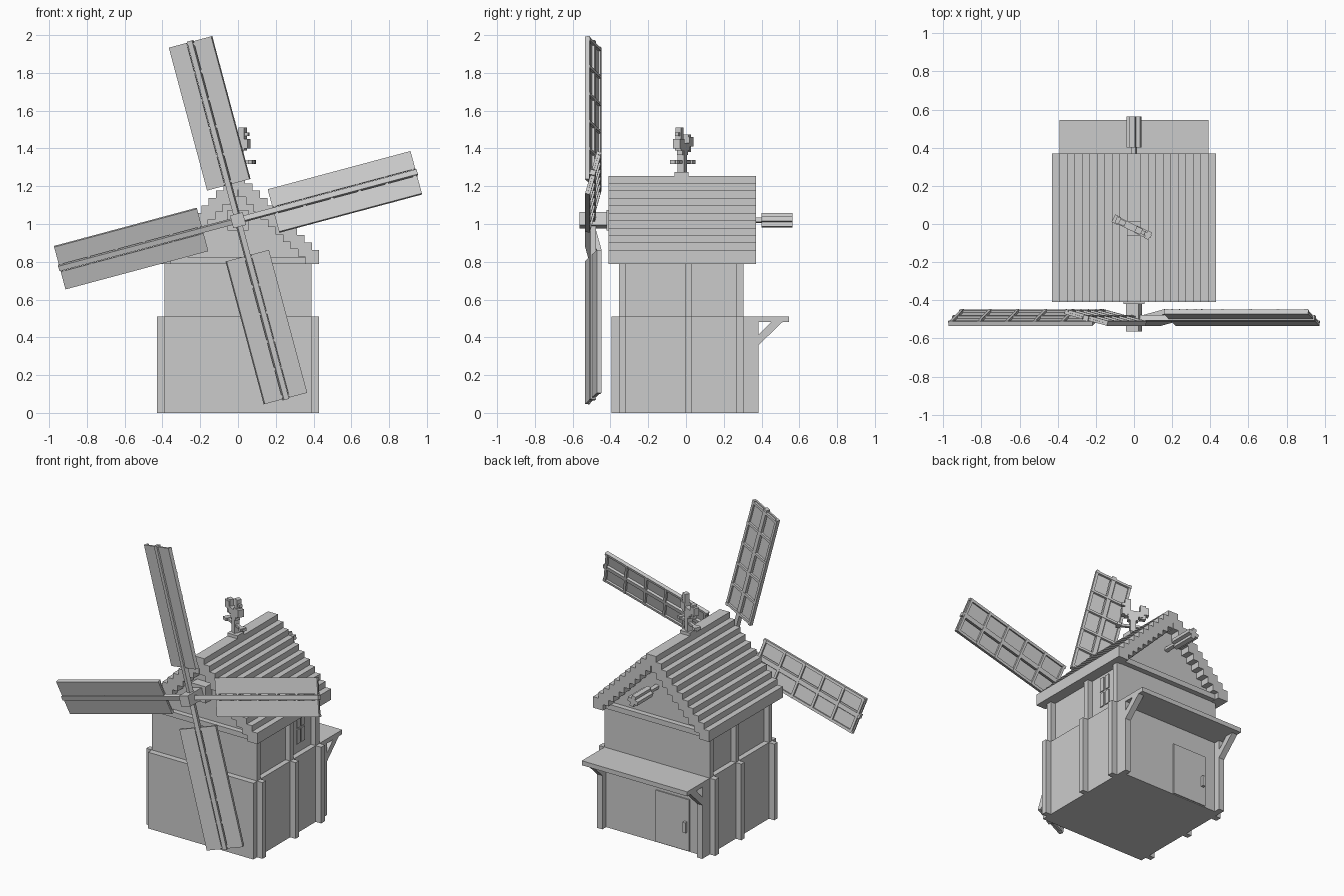
import bpy, bmesh
from math import radians
from mathutils import Matrix, Vector

cube = bpy.data.objects.get("Cube")
if cube:
    bpy.data.objects.remove(cube, do_unlink=True)

grey = bpy.data.materials.new("plain grey")
grey.use_nodes = True
grey.diffuse_color = (0.6, 0.6, 0.6, 1)
grey.node_tree.nodes["Principled BSDF"].inputs["Base Color"].default_value = (0.6, 0.6, 0.6, 1)


def finish(name, bm):
    bmesh.ops.recalc_face_normals(bm, faces=bm.faces)
    mesh = bpy.data.meshes.new(name)
    bm.to_mesh(mesh)
    bm.free()
    mesh.materials.append(grey)
    obj = bpy.data.objects.new(name, mesh)
    bpy.context.collection.objects.link(obj)
    return obj


def boxes(name, spans, matrix=Matrix()):
    """One object from boxes given as (x0, x1, y0, y1, z0, z1)."""
    bm = bmesh.new()
    for x0, x1, y0, y1, z0, z1 in spans:
        mid = Vector((x0 + x1, y0 + y1, z0 + z1)) / 2
        size = Matrix.Diagonal((x1 - x0, y1 - y0, z1 - z0, 1))
        bmesh.ops.create_cube(bm, size=1, matrix=matrix @ Matrix.Translation(mid) @ size)
    return finish(name, bm)


def prism(name, profile, axis, start, end):
    """Extrude a profile along x (profile is y, z) or y (profile is x, z)."""
    bm = bmesh.new()
    place = lambda a, b: (start, a, b) if axis == "x" else (a, start, b)
    face = bm.faces.new([bm.verts.new(place(a, b)) for a, b in profile])
    grown = bmesh.ops.extrude_face_region(bm, geom=[face])["geom"]
    shift = Vector((end - start, 0, 0) if axis == "x" else (0, end - start, 0))
    bmesh.ops.translate(bm, vec=shift, verts=[v for v in grown if isinstance(v, bmesh.types.BMVert)])
    return finish(name, bm)


# Walls
boxes("lower_walls", [(-0.39, 0.39, -0.395, 0.345, 0, 0.51)])
boxes("upper_walls", [(-0.355, 0.355, -0.355, 0.305, 0.5, 0.8)])

# Side posts, mirrored left and right, lower ones standing further out
lower, upper = [], []
for y0, y1 in ((-0.355, -0.32), (-0.005, 0.03), (0.265, 0.305)):
    for s in (-1, 1):
        xs = sorted((s * 0.35, s * 0.43))
        lower.append((*xs, y0, y1, 0, 0.51))
        xs = sorted((s * 0.32, s * 0.39))
        upper.append((*xs, y0, y1, 0.5, 0.8))
boxes("lower_posts", lower)
boxes("upper_posts", upper)
boxes("back_posts", [(-0.39, -0.35, 0.33, 0.385, 0, 0.49), (0.35, 0.39, 0.33, 0.385, 0, 0.49)])

# Back canopy with slanted braces
boxes("canopy", [(-0.39, 0.39, 0.3, 0.545, 0.48, 0.51)])
for side, x in (("left", 0.35), ("right", -0.39)):
    prism(side + "_canopy_brace",
          [(0.38, 0.355), (0.515, 0.485), (0.455, 0.485), (0.38, 0.41)], "x", x, x + 0.04)

# Back door with its handle
boxes("door", [(-0.27, -0.02, 0.34, 0.352, 0.005, 0.35)])
boxes("door_handle", [(-0.255, -0.235, 0.35, 0.372, 0.13, 0.2)])

# Side window: two slim panes split by a crossbar
boxes("window_panes", [(0.35, 0.361, y, y + 0.033, z, z + 0.094)
                       for y in (0.11, 0.158) for z in (0.57, 0.676)])

# Gable and its beams
prism("gable", [(-0.39, 0.79), (0.39, 0.79), (0.02, 1.19), (-0.02, 1.19)], "y", -0.355, 0.305)
boxes("gable_beams", [(-0.39, 0.39, -0.39, -0.34, 0.79, 0.825), (-0.39, 0.39, 0.29, 0.34, 0.79, 0.825)])

# Stepped roof of overlapping square bars
step, half, top = 0.0393, 0.037, 1.255
bars = []
for i in range(11):
    for s in ((-1, 1) if i else (1,)):
        x, z = s * i * step, top - i * step
        bars.append((x - half, x + half, -0.41, 0.37, z - 2 * half, z))
boxes("roof_bars", bars)

# Sail axle, hub and rear counterweight
axle_z = 1.02
boxes("axle_bearing", [(-0.055, 0.055, -0.42, -0.34, axle_z - 0.055, axle_z + 0.055)])
spin = Matrix.Translation((0, 0, axle_z)) @ Matrix.Rotation(radians(-15), 4, "Y")
boxes("hub", [(-0.035, 0.035, -0.565, -0.34, -0.035, 0.035)], spin)
boxes("rear_axle", [(-0.012, 0.012, 0.29, 0.4, -0.012, 0.012)], spin)
boxes("counterweight", [(-0.037, 0.037, 0.4, 0.565, -0.014, 0.014),
                        (-0.014, 0.014, 0.4, 0.565, -0.037, 0.037)], spin)

# Four pitched sails: split panel, spar, edge rails and ribs at the back
inner, outer, wide = 0.194, 0.977, 0.12
ribs = [inner + 0.015 + k * (outer - inner - 0.03) / 5 for k in range(6)]
for n in range(4):
    turn = (Matrix.Translation((0, -0.497, axle_z)) @ Matrix.Rotation(radians(-15 - 90 * n), 4, "Y")
            @ Matrix.Rotation(radians(-15), 4, "X"))
    parts = [(0.02, outer + 0.006, -0.012, 0.018, -0.014, 0.014)]
    for s in (-1, 1):
        parts.append((inner, outer, -0.006, 0.006, *sorted((s * 0.02, s * wide))))
        parts.append((inner, outer, 0, 0.018, *sorted((s * 0.103, s * wide))))
    parts += [(u - 0.008, u + 0.008, -0.004, 0.02, -wide, wide) for u in ribs]
    boxes("sail_%d" % (n + 1), parts, turn)

# Weather vane turned on the ridge: pole, pointer and blocky rooster
boxes("vane_base", [(-0.037, 0.037, -0.06, 0.012, 1.25, 1.275)])
vane = Matrix.Translation((-0.005, -0.02, 0)) @ Matrix.Rotation(radians(-26), 4, "Z")
boxes("vane_pole", [(-0.018, 0.018, -0.018, 0.018, 1.27, 1.4)], vane)
boxes("vane_pointer", [(-0.115, 0.105, -0.01, 0.01, 1.32, 1.335),
                       (0.075, 0.1, -0.022, 0.022, 1.318, 1.338),
                       (-0.115, -0.08, -0.022, 0.022, 1.318, 1.338)], vane)
boxes("vane_rooster", [(-0.06, 0.05, -0.018, 0.018, 1.39, 1.43),
                       (-0.035, 0.03, -0.016, 0.016, 1.365, 1.4),
                       (0.015, 0.07, -0.02, 0.02, 1.4, 1.45),
                       (0.015, 0.05, -0.016, 0.016, 1.44, 1.51),
                       (0.04, 0.068, -0.01, 0.01, 1.465, 1.485),
                       (-0.1, -0.05, -0.018, 0.018, 1.41, 1.46),
                       (-0.08, -0.045, -0.014, 0.014, 1.38, 1.475)], vane)
